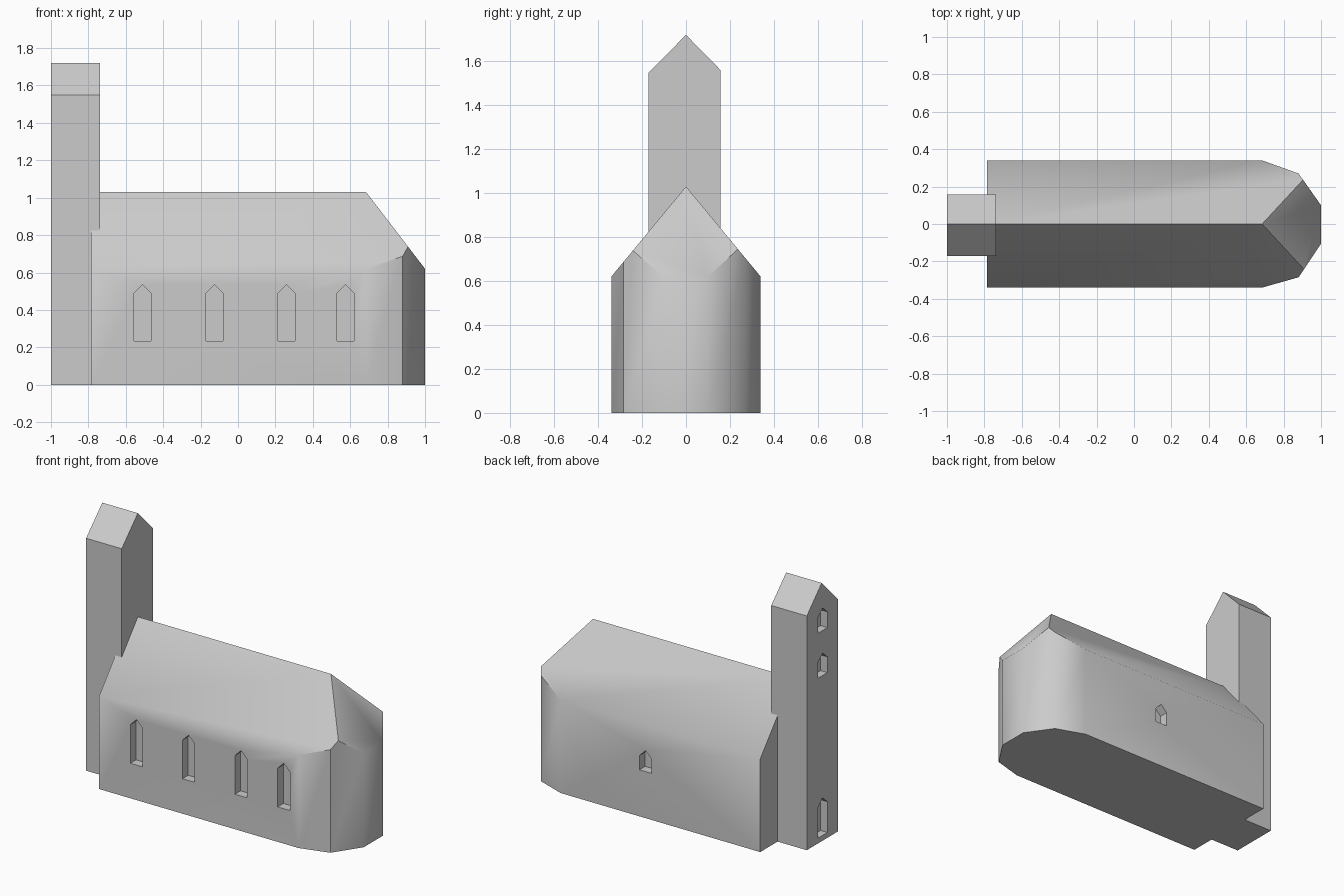
import bpy, bmesh, math
from mathutils import Vector

if "Cube" in bpy.data.objects:
    bpy.data.objects.remove(bpy.data.objects["Cube"])

stone = bpy.data.materials.new("pale_grey_stone")
stone.diffuse_color = (0.6, 0.6, 0.6, 1)
stone.use_nodes = True
stone.node_tree.nodes["Principled BSDF"].inputs["Base Color"].default_value = stone.diffuse_color


def to_object(bm, name):
    bmesh.ops.recalc_face_normals(bm, faces=bm.faces)
    mesh = bpy.data.meshes.new(name)
    bm.to_mesh(mesh)
    bm.free()
    mesh.materials.append(stone)
    obj = bpy.data.objects.new(name, mesh)
    bpy.context.collection.objects.link(obj)
    return obj


def prism(points, direction):
    """Closed prism: a flat outline swept along a direction."""
    bm = bmesh.new()
    base = bm.faces.new([bm.verts.new(p) for p in points])
    top = bmesh.ops.extrude_face_region(bm, geom=[base], use_keep_orig=True)["geom"]
    bmesh.ops.translate(bm, vec=direction,
                        verts=[v for v in top if isinstance(v, bmesh.types.BMVert)])
    return bm


def cut_above(bm, point, normal):
    """Slice off everything on the outer side of a roof plane and cap it."""
    cut = bmesh.ops.bisect_plane(bm, geom=bm.verts[:] + bm.edges[:] + bm.faces[:],
                                 plane_co=point, plane_no=normal, clear_outer=True, dist=1e-5)
    rim = [e for e in cut["geom_cut"] if isinstance(e, bmesh.types.BMEdge)]
    bmesh.ops.edgenet_fill(bm, edges=rim)


def window_outline(centre, sill, shoulder, apex, half=0.045):
    """Pointed window outline as (across, height) pairs."""
    return [(centre - half, sill), (centre + half, sill), (centre + half, shoulder),
            (centre, apex), (centre - half, shoulder)]


def carve(obj, cutter):
    cutter.hide_render = True
    cutter.hide_set(True)
    mod = obj.modifiers.new(cutter.name, "BOOLEAN")
    mod.operation, mod.solver, mod.object = "DIFFERENCE", "EXACT", cutter


def finish(obj):
    """Apply the carving, then smooth the shallow edges only."""
    bpy.ops.object.select_all(action="DESELECT")
    bpy.context.view_layer.objects.active = obj
    obj.select_set(True)
    for mod in list(obj.modifiers):
        cutter = mod.object
        bpy.ops.object.modifier_apply(modifier=mod.name)
        bpy.data.objects.remove(cutter)
    bpy.ops.object.shade_smooth_by_angle(angle=math.radians(40.5))


# Nave with rounded apse: extruded footprint, sliced by the roof planes
footprint = [(-0.785, -0.34), (0.685, -0.34), (0.88, -0.285), (1.0, -0.105),
             (1.0, 0.10), (0.88, 0.27), (0.685, 0.34), (-0.785, 0.34)]
bm = prism([(x, y, 0) for x, y in footprint], (0, 0, 1.3))
ridge_end = Vector((0.685, 0, 1.03))
cut_above(bm, ridge_end, (0, -0.41, 0.34))
cut_above(bm, ridge_end, (0, 0.41, 0.34))
cut_above(bm, ridge_end, (0.41, 0, 0.315))
nave = to_object(bm, "nave_and_apse")

# Nave windows: four tall on the front, one small at the back
for i, x in enumerate((-0.51, -0.126, 0.26, 0.575)):
    outline = window_outline(x, 0.233, 0.49, 0.535)
    carve(nave, to_object(prism([(a, -0.40, z) for a, z in outline], (0, 0.12, 0)),
                          f"front_window_cutter_{i}"))
outline = window_outline(0.06, 0.31, 0.405, 0.45)
carve(nave, to_object(prism([(a, 0.28, z) for a, z in outline], (0, 0.12, 0)),
                      "back_window_cutter"))

# Bell tower with a gabled top
profile = [(-0.17, 0), (0.157, 0), (0.157, 1.56), (0, 1.72), (-0.17, 1.548)]
tower = to_object(prism([(-1, y, z) for y, z in profile], (0.262, 0, 0)), "bell_tower")

# Tower door and two upper windows on the outer face
for i, (sill, apex) in enumerate(((0.035, 0.285), (1.10, 1.25), (1.40, 1.55))):
    outline = window_outline(-0.01, sill, apex - 0.045, apex, 0.05)
    carve(tower, to_object(prism([(-1.1, a, z) for a, z in outline], (0.15, 0, 0)),
                           f"tower_opening_cutter_{i}"))

finish(nave)
finish(tower)
